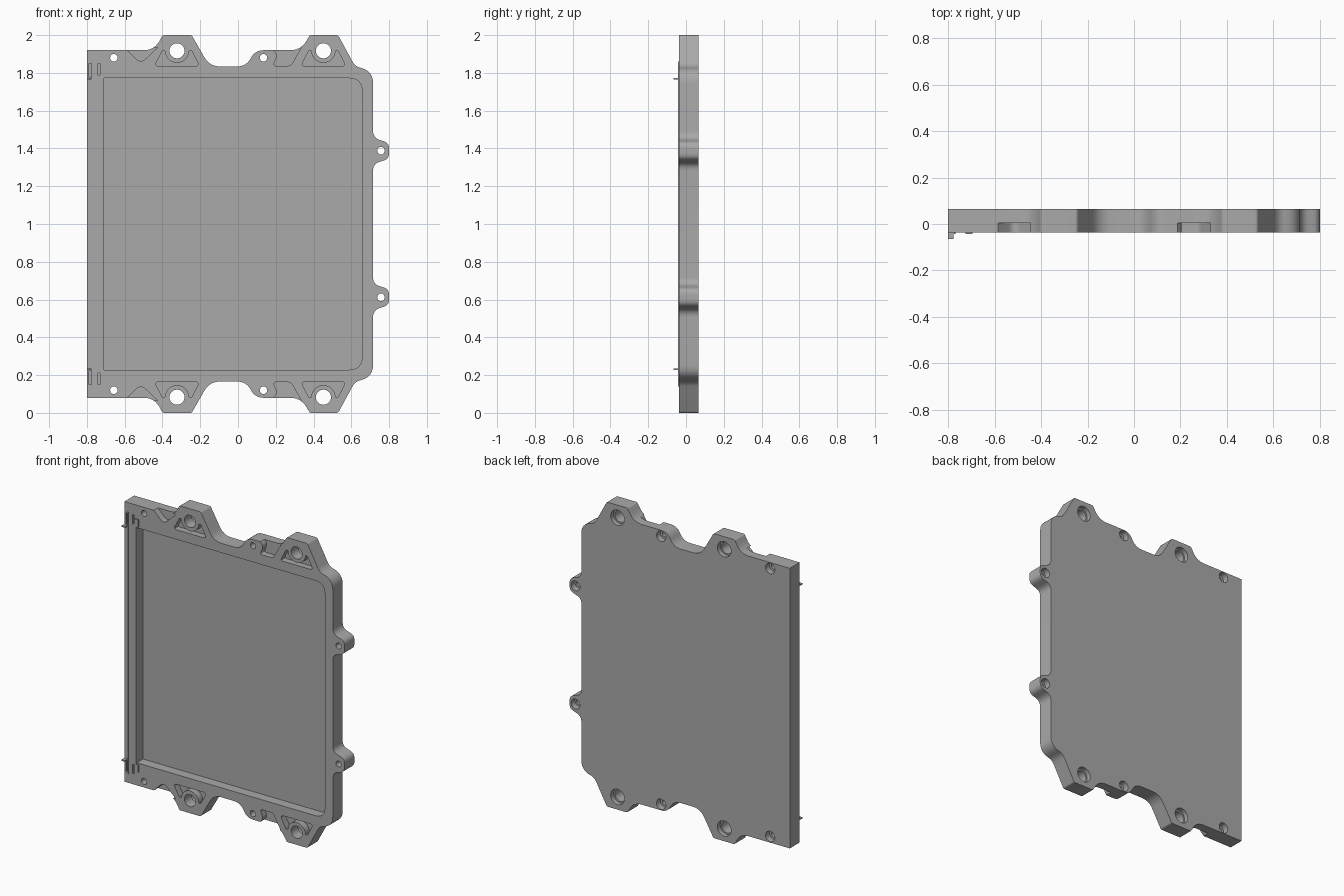
import bpy, bmesh, math
from mathutils import Vector

if "Cube" in bpy.data.objects:
    bpy.data.objects.remove(bpy.data.objects["Cube"])

FRONT, BACK, FLOOR, SHALLOW = -0.037, 0.065, 0.028, 0.005

grey = bpy.data.materials.new("cast grey")
grey.diffuse_color = (0.4, 0.4, 0.4, 1)
grey.use_nodes = True
grey.node_tree.nodes["Principled BSDF"].inputs["Base Color"].default_value = grey.diffuse_color


def rounded(points, steps=6):
    """Round each (x, z, tangent length) corner of a closed profile."""
    out = []
    for i, (x, z, t) in enumerate(points):
        p = Vector((x, z))
        if t == 0:
            out.append(p)
            continue
        a = p + (Vector(points[i - 1][:2]) - p).normalized() * t
        b = p + (Vector(points[(i + 1) % len(points)][:2]) - p).normalized() * t
        for k in range(steps + 1):
            s = k / steps
            out.append(a * (1 - s) ** 2 + p * 2 * s * (1 - s) + b * s * s)
    return out


def flip(points):
    """Mirror a profile about the middle height."""
    return [(p[0], 2 - p[1], *p[2:]) for p in reversed(points)]


def prism(bm, profile, y0, y1):
    lo = [bm.verts.new((p[0], y0, p[1])) for p in profile]
    hi = [bm.verts.new((p[0], y1, p[1])) for p in profile]
    new = [bm.faces.new(lo), bm.faces.new(hi[::-1])]
    for i in range(len(lo)):
        j = (i + 1) % len(lo)
        new.append(bm.faces.new((lo[j], lo[i], hi[i], hi[j])))
    bmesh.ops.recalc_face_normals(bm, faces=new)


def stepped_hole(bm, x, z, r, wide, depth, n=32):
    """Through hole with a wider counterbore in the back."""
    rings = []
    for rad, y in ((r, FRONT - 0.05), (r, BACK - depth), (wide, BACK - depth), (wide, BACK + 0.05)):
        rings.append([bm.verts.new((x + rad * math.cos(2 * math.pi * k / n), y,
                                    z + rad * math.sin(2 * math.pi * k / n))) for k in range(n)])
    new = [bm.faces.new(rings[0]), bm.faces.new(rings[-1][::-1])]
    for a, b in zip(rings, rings[1:]):
        for k in range(n):
            new.append(bm.faces.new((a[k], b[k], b[(k + 1) % n], a[(k + 1) % n])))
    bmesh.ops.recalc_face_normals(bm, faces=new)


def finish(bm, name):
    me = bpy.data.meshes.new(name)
    bm.to_mesh(me)
    bm.free()
    ob = bpy.data.objects.new(name, me)
    bpy.context.collection.objects.link(ob)
    me.materials.append(grey)
    return ob


def box(x0, x1, z0, z1):
    return [(x0, z0), (x1, z0), (x1, z1), (x0, z1)]


# plate outline with mounting lugs and side ears
half = [(-0.80, 1.92, 0), (-0.44, 1.92, .06), (-0.40, 2.0, .01), (-0.245, 2.0, .01),
        (-0.15, 1.834, .055), (0.045, 1.834, .05), (0.09, 1.92, .045), (0.335, 1.92, .06),
        (0.38, 2.0, .01), (0.53, 2.0, .01), (0.62, 1.834, .03), (0.715, 1.81, .065),
        (0.715, 1.455, .04), (0.80, 1.43, .03), (0.80, 1.345, .03), (0.715, 1.318, .035)]
bm = bmesh.new()
prism(bm, rounded(half + flip(half)), FRONT, BACK)
plate = finish(bm, "cover_plate")

# cutters: main recess, lug recesses, edge notches, grooves and holes
bm = bmesh.new()
prism(bm, rounded([(-0.71, 0.228, 0), (0.657, 0.228, .07), (0.657, 1.772, .07), (-0.71, 1.772, 0)]),
      FRONT - 0.05, FLOOR)
edge_notch = rounded([(-0.60, 1.935, 0), (-0.515, 1.85, .035), (-0.425, 1.935, 0)])
wide_notch = rounded([(0.175, 1.935, 0), (0.21, 1.895, .02), (0.185, 1.837, .02),
                      (0.28, 1.837, .02), (0.335, 1.935, 0)])
shapes = [edge_notch, wide_notch, box(-0.788, -0.776, 1.775, 1.85), box(-0.742, -0.73, 1.79, 1.85)]
for cx in (-0.323, 0.452):
    arc = [(cx + .064 * math.cos(a), 1.917 + .064 * math.sin(a))
           for a in (-math.pi * k / 16 for k in range(17))]
    outer = rounded([(cx - .078, 1.915, 0), (cx - .12, 1.836, .025),
                     (cx + .12, 1.836, .025), (cx + .078, 1.915, 0)])
    shapes.append(outer + arc)
for s in shapes:
    for prof in (s, flip(s)):
        prism(bm, prof, FRONT - 0.05, SHALLOW)
for x, z, r, wide, depth in ((-0.323, 1.917, .04, .05, .03), (0.452, 1.917, .04, .05, .03),
                             (-0.657, 1.88, .02, .034, .04), (0.135, 1.88, .02, .034, .04),
                             (0.757, 1.388, .02, .032, .04)):
    for zz in (z, 2 - z):
        stepped_hole(bm, x, zz, r, wide, depth)
cutter = finish(bm, "recess_cutter")

mod = plate.modifiers.new("recesses", 'BOOLEAN')
mod.operation, mod.solver, mod.object = 'DIFFERENCE', 'EXACT', cutter
bpy.context.view_layer.objects.active = plate
plate.select_set(True)
bpy.ops.object.modifier_apply(modifier=mod.name)
bpy.data.objects.remove(cutter)
bpy.ops.object.shade_smooth_by_angle(angle=math.radians(30))

# raised sealing lip beside the recess
bm = bmesh.new()
prism(bm, box(-0.725, -0.71, 0.17, 1.83), FRONT - 0.006, FRONT + 0.01)
prism(bm, box(-0.775, -0.769, 0.14, 1.86), FRONT - 0.006, FRONT + 0.01)
for s in (box(-0.71, -0.695, 1.78, 1.83),):
    for prof in (s, flip(s)):
        prism(bm, prof, FRONT - 0.006, FRONT + 0.01)
finish(bm, "sealing_lip")

# small locating tabs on the left edge
bm = bmesh.new()
for s in (box(-0.80, -0.776, 1.764, 1.773),):
    for prof in (s, flip(s)):
        prism(bm, prof, -0.065, FRONT + 0.01)
finish(bm, "locating_tabs")
